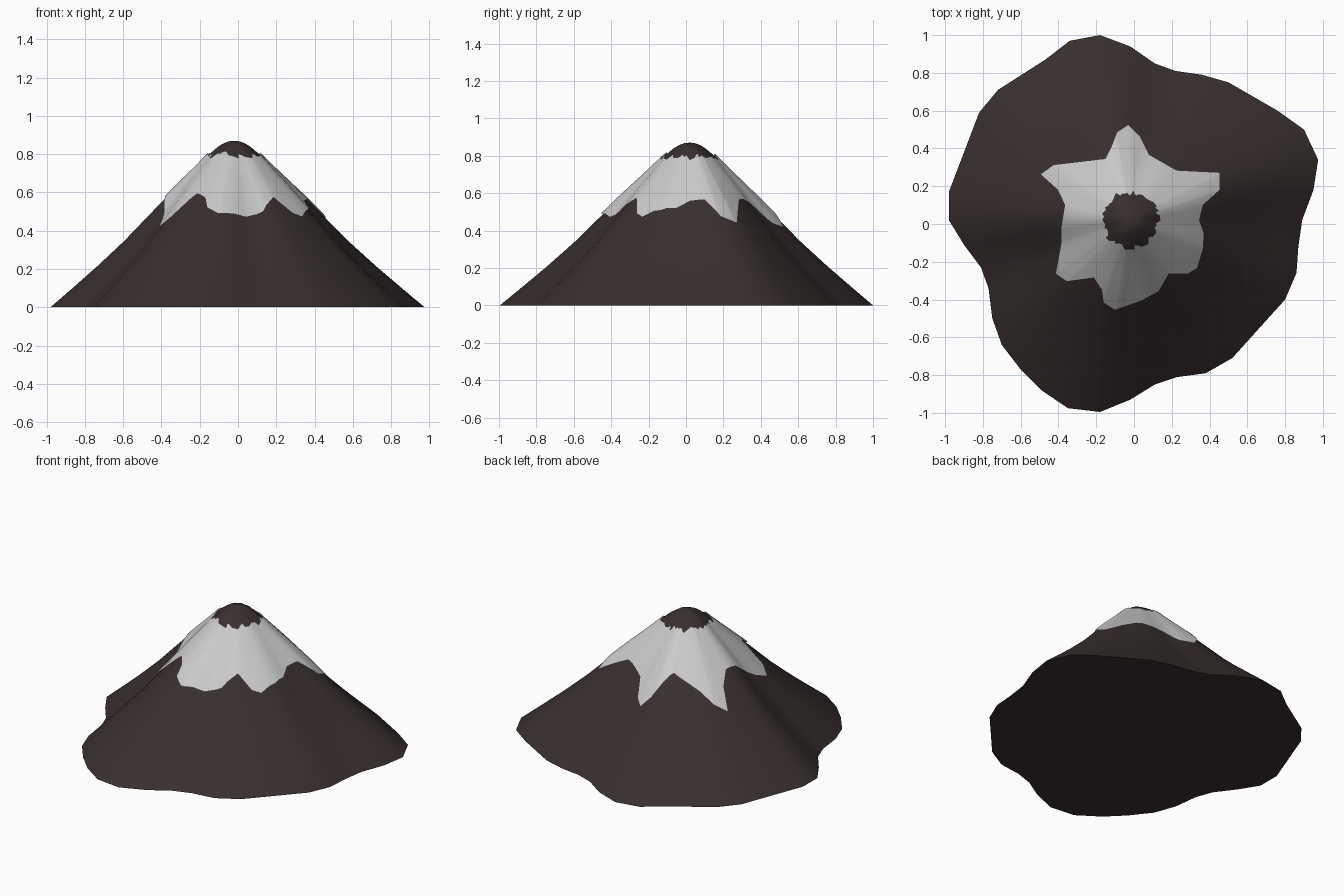
import bpy, bmesh, math, random

if "Cube" in bpy.data.objects:
    bpy.data.objects.remove(bpy.data.objects["Cube"])
random.seed(4)
CX, CY = -0.02, 0.02   # summit position

# Foot of the mountain and lower edge of the snow, seen from above
FOOT = [(.975,.34),(.9,.5),(.76,.6),(.5,.75),(.36,.79),(.22,.81),(.11,.85),(-.02,.94),
        (-.18,1),(-.34,.97),(-.47,.87),(-.72,.71),(-.82,.59),(-.9,.38),(-.98,.17),(-.98,.02),
        (-.9,-.11),(-.81,-.23),(-.77,-.34),(-.75,-.5),(-.7,-.64),(-.6,-.77),(-.49,-.88),
        (-.35,-.975),(-.18,-.995),(-.02,-.93),(.11,-.85),(.23,-.81),(.38,-.79),(.52,-.71),
        (.8,-.4),(.86,-.26),(.87,-.12),(.89,.02),(.95,.18)]
SNOW = [(-.03,.52),(.03,.46),(.08,.36),(.22,.28),(.45,.27),(.45,.18),(.36,.1),(.34,.02),
        (.365,-.05),(.36,-.13),(.33,-.23),(.28,-.26),(.18,-.26),(.13,-.35),(.04,-.4),
        (-.1,-.45),(-.16,-.41),(-.17,-.34),(-.21,-.28),(-.35,-.3),(-.41,-.26),(-.38,-.1),
        (-.38,-.02),(-.36,.1),(-.4,.18),(-.49,.26),(-.42,.31),(-.15,.34),(-.12,.4),(-.09,.48)]
# Slope profile: share of the foot radius, height
PROFILE = [(0,.87),(.03,.867),(.06,.856),(.09,.838),(.14,.797),(.2,.738),(.28,.662),
           (.36,.585),(.475,.47),(.6,.345),(.75,.21),(.88,.1),(1,0)]


def angle(p):
    return math.atan2(p[1] - CY, p[0] - CX)


def reach(outline, a):
    """Distance from the summit axis to an outline along direction a."""
    c, s = math.cos(a), math.sin(a)
    best = 0
    for p, q in zip(outline, outline[1:] + outline[:1]):
        px, py, qx, qy = p[0] - CX, p[1] - CY, q[0] - CX, q[1] - CY
        u, v = py * c - px * s, qy * c - qx * s
        if u * v <= 0 and u != v:
            t = u / (u - v)
            best = max(best, (px + (qx - px) * t) * c + (py + (qy - py) * t) * s)
    return best


def spread(a, f):
    """Radius at share f; the ridges soften near the summit."""
    r = reach(FOOT, a)
    return f * (r + (0.93 - r) * 0.5 * max(0, 1 - f / 0.4))


def height(f):
    for (f0, z0), (f1, z1) in zip(PROFILE, PROFILE[1:]):
        if f <= f1:
            return z0 + (z1 - z0) * (f - f0) / (f1 - f0)
    return 0


def share(a, r):
    lo, hi = 0, 1
    for _ in range(18):
        mid = (lo + hi) / 2
        lo, hi = (mid, hi) if spread(a, mid) < r else (lo, mid)
    return lo


def point(a, f, lift=0):
    r = spread(a, f) + lift * 0.7
    return (CX + r * math.cos(a), CY + r * math.sin(a), height(f) + lift * 0.7)


def bridge(bm, rings):
    for r0, r1 in zip(rings, rings[1:]):
        n = len(r0)
        for i in range(n):
            bm.faces.new((r0[i], r1[i], r1[(i + 1) % n], r0[(i + 1) % n]))


def finish(bm, name, colour):
    me = bpy.data.meshes.new(name)
    bm.to_mesh(me)
    bm.free()
    ob = bpy.data.objects.new(name, me)
    bpy.context.collection.objects.link(ob)
    mat = bpy.data.materials.new(name)
    mat.diffuse_color = colour
    mat.use_nodes = True
    mat.node_tree.nodes["Principled BSDF"].inputs["Base Color"].default_value = mat.diffuse_color
    me.materials.append(mat)
    bpy.ops.object.select_all(action='DESELECT')
    ob.select_set(True)
    bpy.context.view_layer.objects.active = ob
    bpy.ops.object.shade_smooth_by_angle(angle=math.radians(40))


# Rock cone with a closed underside
angles = sorted(angle(p) for p in FOOT)
bm = bmesh.new()
top = bm.verts.new((CX, CY, PROFILE[0][1]))
rings = [[bm.verts.new(point(a, f)) for a in angles] for f, _ in PROFILE[1:]]
for i in range(len(angles)):
    bm.faces.new((top, rings[0][i], rings[0][(i + 1) % len(angles)]))
bridge(bm, rings)
bm.faces.new(rings[-1][::-1])
finish(bm, "mountain_rock", (.04, .029, .027, 1))

# Snow sheet lying just above the rock, ragged around the bare summit
angles = sorted({round(angle(p), 4) for p in FOOT + SNOW})
limits = [(share(a, 0.135 + random.uniform(-.015, .018)), share(a, reach(SNOW, a)))
          for a in angles]
STEPS = 9
bm = bmesh.new()
rings = [[bm.verts.new(point(a, f0 + (f1 - f0) * k / STEPS, 0.01))
          for a, (f0, f1) in zip(angles, limits)] for k in range(STEPS + 1)]
bridge(bm, rings)
finish(bm, "snow_cap", (.8, .8, .8, 1))
